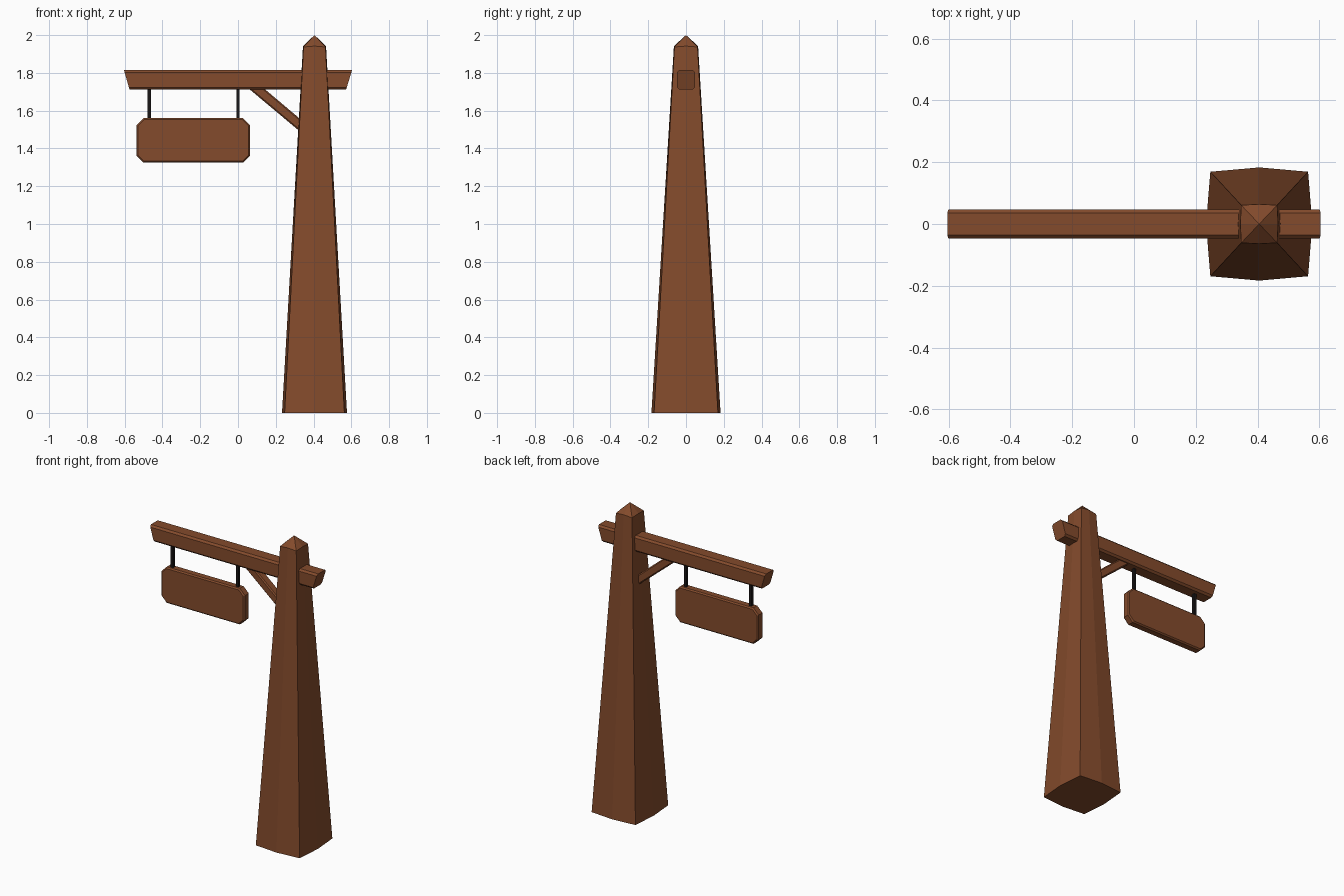
import bpy, bmesh

if "Cube" in bpy.data.objects:
    bpy.data.objects.remove(bpy.data.objects["Cube"])


def material(name, color):
    m = bpy.data.materials.new(name)
    m.diffuse_color = (*color, 1)
    m.use_nodes = True
    m.node_tree.nodes["Principled BSDF"].inputs["Base Color"].default_value = m.diffuse_color
    return m


WOOD = material("brown_wood", (0.23, 0.07, 0.025))
IRON = material("dark_iron", (0.01, 0.008, 0.008))


def finish(name, bm, mat):
    bmesh.ops.recalc_face_normals(bm, faces=bm.faces[:])
    mesh = bpy.data.meshes.new(name)
    bm.to_mesh(mesh)
    bm.free()
    mesh.materials.append(mat)
    obj = bpy.data.objects.new(name, mesh)
    bpy.context.collection.objects.link(obj)
    return obj


def prism(name, profile, half_y, mat, chamfer=0, sides=None):
    """Extrude an x-z profile along y; chamfer the rims of the chosen profile sides."""
    bm = bmesh.new()
    n = len(profile)
    rings = [[bm.verts.new((x, y, z)) for x, z in profile] for y in (-half_y, half_y)]
    for ring in rings:
        bm.faces.new(ring)
    for i in range(n):
        j = (i + 1) % n
        bm.faces.new((rings[0][i], rings[0][j], rings[1][j], rings[1][i]))
    if chamfer:
        picked = range(n) if sides is None else sides
        edges = [bm.edges.get((r[i], r[(i + 1) % n])) for r in rings for i in picked]
        bmesh.ops.bevel(bm, geom=edges, offset=chamfer, offset_type='OFFSET',
                        segments=1, profile=0.5, affect='EDGES', clamp_overlap=True)
    return finish(name, bm, mat)


# Tapered post: eight-sided, slightly bowed square, with a pointed cap
def post_ring(bm, cx, cy, mx, my, z_corner, z_mid):
    pts = [(cx, cy, z_corner), (0, my, z_mid), (-cx, cy, z_corner), (-mx, 0, z_mid),
           (-cx, -cy, z_corner), (0, -my, z_mid), (cx, -cy, z_corner), (mx, 0, z_mid)]
    return [bm.verts.new((0.405 + x, y, z)) for x, y, z in pts]


bm = bmesh.new()
base = post_ring(bm, 0.158, 0.169, 0.172, 0.183, 0, 0)
top = post_ring(bm, 0.058, 0.061, 0.061, 0.064, 1.937, 1.942)
apex = bm.verts.new((0.405, 0, 2.0))
bm.faces.new(base)
for i in range(8):
    j = (i + 1) % 8
    bm.faces.new((base[i], base[j], top[j], top[i]))
    bm.faces.new((top[i], top[j], apex))
finish("post", bm, WOOD)

# Crossbeam with slanted ends and chamfered long edges
prism("crossbeam", [(-0.604, 1.815), (0.604, 1.815), (0.572, 1.711), (-0.574, 1.711)],
      0.047, WOOD, 0.012, (0, 2))

# Diagonal brace, running into the post and the beam
prism("brace", [(0.035, 1.735), (0.117, 1.735), (0.36, 1.53), (0.36, 1.463)],
      0.028, WOOD, 0.007, (1, 3))

# Hanging sign board with clipped corners
x0, x1, z0, z1, c = -0.538, 0.064, 1.325, 1.56, 0.037
prism("sign_board", [(x0 + c, z1), (x1 - c, z1), (x1, z1 - c), (x1, z0 + c),
                     (x1 - c, z0), (x0 + c, z0), (x0, z0 + c), (x0, z1 - c)],
      0.027, WOOD, 0.008)

# Iron hangers
for side, x in (("left", -0.47), ("right", 0.0)):
    prism(side + "_hanger", [(x - 0.009, 1.54), (x + 0.009, 1.54),
                             (x + 0.009, 1.73), (x - 0.009, 1.73)], 0.01, IRON)
